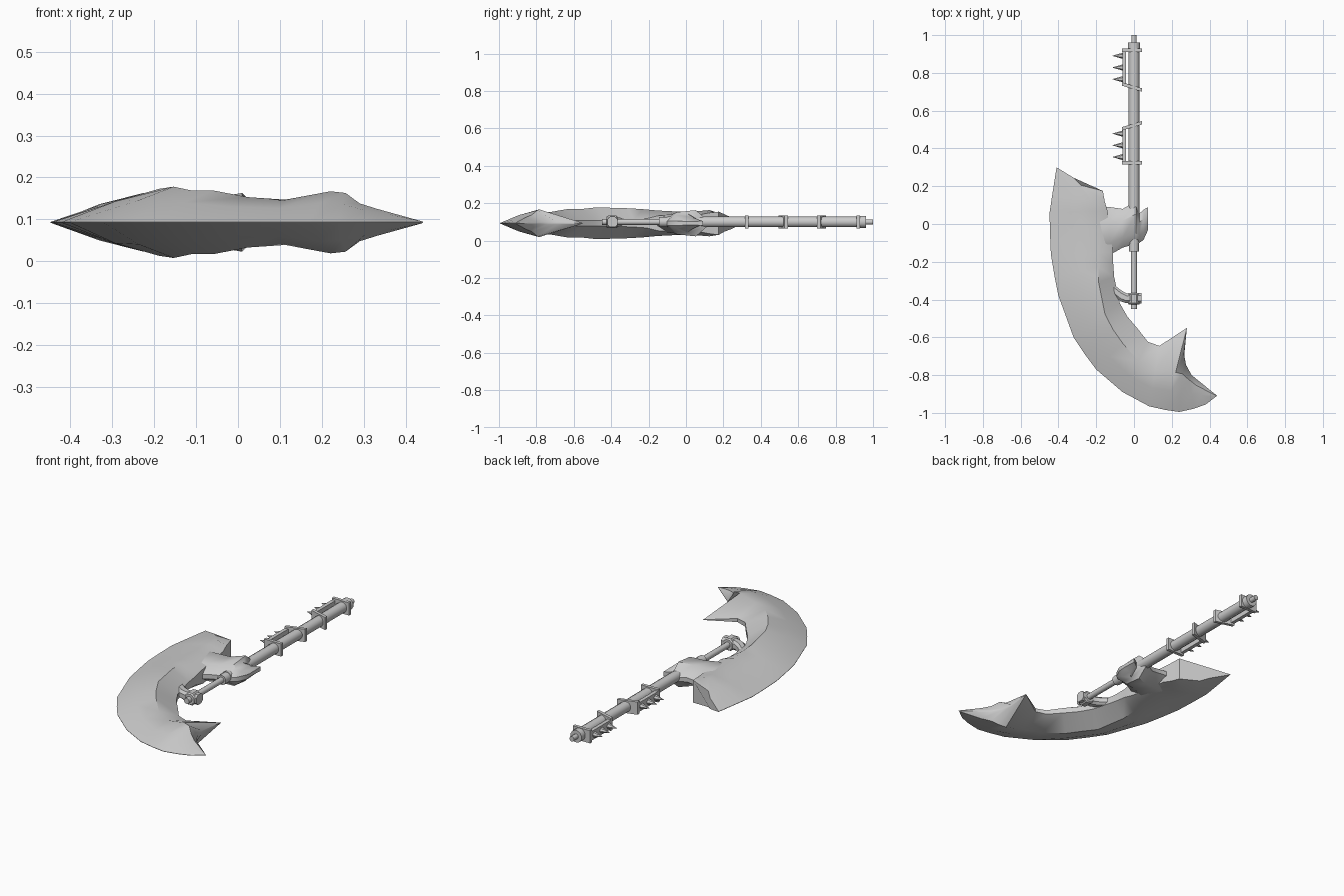
import bpy, bmesh, math
from mathutils import Vector, Matrix

if "Cube" in bpy.data.objects:
    bpy.data.objects.remove(bpy.data.objects["Cube"])

ZB, ZH = 0.093, 0.10   # blade and handle centre heights
grey = bpy.data.materials.new("light grey metal")
grey.diffuse_color = (0.6, 0.6, 0.6, 1)
grey.use_nodes = True
grey.node_tree.nodes["Principled BSDF"].inputs["Base Color"].default_value = grey.diffuse_color


def finish(name, bm, angle=35):
    bmesh.ops.remove_doubles(bm, verts=bm.verts, dist=0.0005)
    bmesh.ops.recalc_face_normals(bm, faces=bm.faces)
    me = bpy.data.meshes.new(name)
    bm.to_mesh(me)
    bm.free()
    me.materials.append(grey)
    ob = bpy.data.objects.new(name, me)
    bpy.context.collection.objects.link(ob)
    bpy.ops.object.select_all(action='DESELECT')
    ob.select_set(True)
    bpy.context.view_layer.objects.active = ob
    bpy.ops.object.shade_smooth_by_angle(angle=math.radians(angle))
    return ob


def loft(name, rings, angle=35):
    """Skin closed rings and cap both ends."""
    bm = bmesh.new()
    vs = [[bm.verts.new(p) for p in r] for r in rings]
    n = len(vs[0])
    for a, b in zip(vs, vs[1:]):
        for i in range(n):
            j = (i + 1) % n
            bm.faces.new((a[i], a[j], b[j], b[i]))
    bm.faces.new(vs[0])
    bm.faces.new(vs[-1])
    return finish(name, bm, angle)


def section(pts):
    """Mirror a chain of (x, y, half height) into a closed ring."""
    return ([(x, y, ZB + h) for x, y, h in pts] +
            [(x, y, ZB - h) for x, y, h in reversed(pts)])


def turned(name, prof, sides=12):
    """Round part along y from (y, radius) pairs."""
    return loft(name, [[(r * math.cos(2 * math.pi * (i + .5) / sides), y,
                         ZH + r * math.sin(2 * math.pi * (i + .5) / sides))
                        for i in range(sides)] for y, r in prof])


def box(name, c, size, shear=0.0):
    """Box whose y slides with x by the shear factor."""
    bm = bmesh.new()
    bmesh.ops.create_cube(bm, size=1)
    for v in bm.verts:
        v.co = Vector((v.co.x * size[0], v.co.y * size[1], v.co.z * size[2]))
        v.co.y += v.co.x * shear
        v.co += Vector(c)
    return finish(name, bm)


# Crescent blade: cutting edge, back edge, ridge position, ridge and back half heights
stations = [
    ((-.435, .14), (-.155, .12), .75, .07, .055),
    ((-.447, .06), (-.14, .07), .75, .065, .045),
    ((-.445, -.04), (-.13, -.03), .75, .062, .045),
    ((-.44, -.16), (-.11, -.15), .75, .068, .04),
    ((-.42, -.28), (-.11, -.21), .75, .075, .025),
    ((-.40, -.38), (-.105, -.28), .72, .08, .02),
    ((-.32, -.60), (-.075, -.42), .68, .085, .015),
    ((-.26, -.69), (-.035, -.49), .66, .076, .015),
    ((-.20, -.77), (.02, -.555), .64, .076, .015),
    ((-.06, -.89), (.075, -.625), .62, .06, .012),
    ((.08, -.965), (.135, -.645), .60, .054, .01),
    ((.17, -.985), (.28, -.55), .46, .074, .001),
    ((.24, -.995), (.265, -.69), .66, .07, .006),
    ((.32, -.977), (.275, -.745), .66, .045, .006),
    ((.38, -.955), (.305, -.80), .64, .032, .004),
]
rings = [section([(-.41, .30, .001), (-.32, .245, .03), (-.28, .205, .045), (-.165, .175, .062)])]
for o, i, t, h, hi in stations:
    at = lambda k: (o[0] + (i[0] - o[0]) * k, o[1] + (i[1] - o[1]) * k)
    rings.append(section([(*o, .001), (*at(t * .5), h * .62), (*at(t), h), (*i, hi)]))
rings.append(section([(.438, -.911, .001), (.439, -.911, .002), (.44, -.911, .002), (.441, -.91, .001)]))
loft("crescent_blade", rings, 40)

# Flared neck joining the blade to the shaft: x, low y, high y, half height
neck = [(-.24, -.20, .10, .055), (-.13, -.165, .09, .058), (-.06, -.125, .08, .058),
        (.01, -.105, .12, .07), (.028, -.10, .055, .052), (.05, -.085, .075, .034), (.075, -.03, .09, .01)]
loft("blade_neck", [section([(x, a, .012), (x, a + (b - a) * .25, h * .85),
                             (x, a + (b - a) * .7, h), (x, b, .012)])
                    for x, a, b, h in neck], 40)

# Shaft with its thin lower rod and end cap
turned("shaft", [(-.10, .029), (.93, .029)])
turned("lower_rod", [(-.45, .016), (-.05, .016)])
turned("lower_collar", [(-.145, .027), (-.10, .027)])
turned("end_collar", [(.925, .034), (.962, .034)])
turned("end_tip", [(.95, .014), (1.0, .014)])

# Lower clamp that ties the rod back to the blade
turned("clamp_ring", [(-.425, .03), (-.418, .036), (-.372, .036), (-.365, .03)], 8)
loft("clamp_arm", [[(x, y + c * w, ZH + s * h) for c, s in
                    [(1, .5), (.5, 1), (-.5, 1), (-1, .5), (-1, -.5), (-.5, -1), (.5, -1), (1, -.5)]]
                   for x, y, w, h in [(-.12, -.34, .03, .02), (-.07, -.38, .03, .024),
                                      (-.04, -.393, .026, .026), (.04, -.393, .028, .028)]])


# Spiked hand guards: square end bands, a bar and three spikes
def guard(tag, lo, hi, lo_shear, hi_shear):
    for part, y, s in (("low", lo, lo_shear), ("high", hi, hi_shear)):
        box(f"{tag}_{part}_band", (-.01, y, ZH), (.105, .018, .07), s)
    y0, y1 = lo - .04 * lo_shear, hi - .04 * hi_shear
    box(f"{tag}_bar", (-.052, (y0 + y1) / 2, ZH), (.02, y1 - y0, .05))
    for k in range(3):
        y = (y0 + y1) / 2 + (k - 1) * .062
        bm = bmesh.new()
        bmesh.ops.create_cone(bm, cap_ends=True, segments=6, radius1=.017, radius2=.001, depth=.055,
                              matrix=Matrix.Translation((-.085, y, ZH)) @ Matrix.Rotation(-math.pi / 2, 4, 'Y'))
        finish(f"{tag}_spike_{k + 1}", bm)


guard("lower_guard", .325, .52, 0, .3)
guard("upper_guard", .725, .92, -.3, 0)
